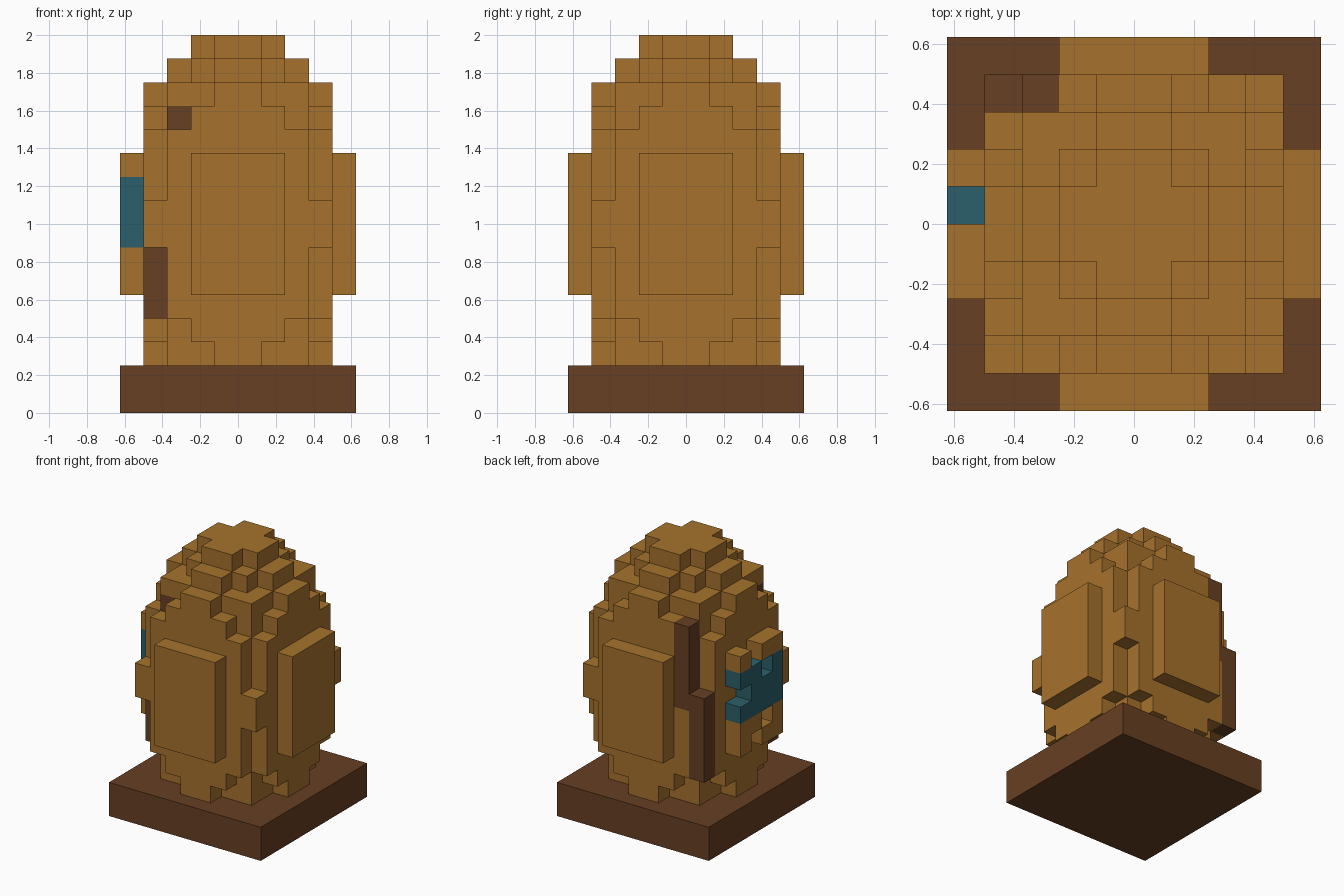
import bpy
import bmesh
from mathutils import Vector

UNIT = 0.125  # edge of one block

old = bpy.data.objects.get("Cube")
if old:
    bpy.data.objects.remove(old, do_unlink=True)


def make_material(name, rgb):
    mat = bpy.data.materials.new(name)
    mat.use_nodes = True
    color = (*rgb, 1.0)
    mat.diffuse_color = color
    mat.node_tree.nodes["Principled BSDF"].inputs["Base Color"].default_value = color
    return mat


materials = {
    "ochre": make_material("ochre", (0.381, 0.168, 0.026)),
    "brown": make_material("dark brown", (0.136, 0.050, 0.016)),
    "teal": make_material("teal", (0.025, 0.117, 0.147)),
}
slots = list(materials)

# Every block in the model: grid cell -> (part, colour)
cells = {}


def fill(part, color, xs, ys, zs):
    """Fill a box of blocks; each range is (first, end)."""
    for x in range(*xs):
        for y in range(*ys):
            for z in range(*zs):
                cells[x, y, z] = (part, color)


def fill_cross(part, color, long, wide, zs):
    """Two centred boxes crossing at right angles."""
    fill(part, color, (-long, long), (-wide, wide), zs)
    fill(part, color, (-wide, wide), (-long, long), zs)


# Square plinth
fill("plinth", "brown", (-5, 5), (-5, 5), (0, 2))

# Egg body: square core, then stepped faces from bottom to top
fill("egg_body", "ochre", (-3, 3), (-3, 3), (2, 14))
bottom = 2
for width, height in ((1, 1), (2, 1), (3, 3), (4, 2), (3, 3), (2, 1), (1, 1)):
    fill_cross("egg_body", "ochre", 4, width, (bottom, bottom + height))
    bottom += height

# Stepped crown
fill_cross("egg_crown", "ochre", 3, 1, (14, 15))
fill("egg_crown", "ochre", (-2, 2), (-2, 2), (14, 15))
fill_cross("egg_crown", "ochre", 2, 1, (15, 16))

# Raised panels on the four sides
fill("front_panel", "ochre", (-2, 2), (-5, -4), (5, 11))
fill("back_panel", "ochre", (-2, 2), (4, 5), (5, 11))
fill("left_panel", "ochre", (4, 5), (-2, 2), (5, 11))
fill("right_panel", "ochre", (-5, -4), (-2, 2), (5, 11))

# Teal inlay in the broken right panel, with chipped-out blocks
fill("right_panel", "teal", (-5, -4), (-2, 2), (7, 10))
for y, z in ((0, 10), (-1, 9), (1, 8), (-1, 6), (0, 5)):
    del cells[-5, y, z]

# Dark streaks on the right-hand corners
fill("back_streak", "brown", (-4, -3), (3, 4), (4, 9))
fill("back_streak", "brown", (-3, -2), (3, 4), (8, 13))
fill("front_streak", "brown", (-4, -3), (-3, -2), (4, 7))
fill("front_streak", "brown", (-3, -2), (-3, -2), (12, 13))


def build(part):
    """Make one object from the exposed block faces of a part."""
    bm = bmesh.new()
    for cell, (owner, color) in cells.items():
        if owner != part:
            continue
        for axis in range(3):
            for side in (-1, 1):
                step = Vector((0, 0, 0))
                step[axis] = side
                beside = tuple(int(c + s) for c, s in zip(cell, step))
                if beside in cells:
                    continue
                u, v = Vector((0, 0, 0)), Vector((0, 0, 0))
                u[(axis + 1) % 3] = 0.5
                v[(axis + 2) % 3] = 0.5 * side
                middle = Vector(cell) + Vector((0.5, 0.5, 0.5)) + step * 0.5
                corners = (middle - u - v, middle + u - v, middle + u + v, middle - u + v)
                face = bm.faces.new([bm.verts.new(c * UNIT) for c in corners])
                face.material_index = slots.index(color)
    # Weld the blocks and merge flat areas of one colour
    bmesh.ops.remove_doubles(bm, verts=bm.verts[:], dist=0.001)
    bmesh.ops.dissolve_limit(bm, angle_limit=0.01, verts=bm.verts[:],
                             edges=bm.edges[:], delimit={"MATERIAL"})
    mesh = bpy.data.meshes.new(part)
    bm.to_mesh(mesh)
    bm.free()
    for mat in materials.values():
        mesh.materials.append(mat)
    obj = bpy.data.objects.new(part, mesh)
    bpy.context.scene.collection.objects.link(obj)


for part in dict.fromkeys(owner for owner, _ in cells.values()):
    build(part)
